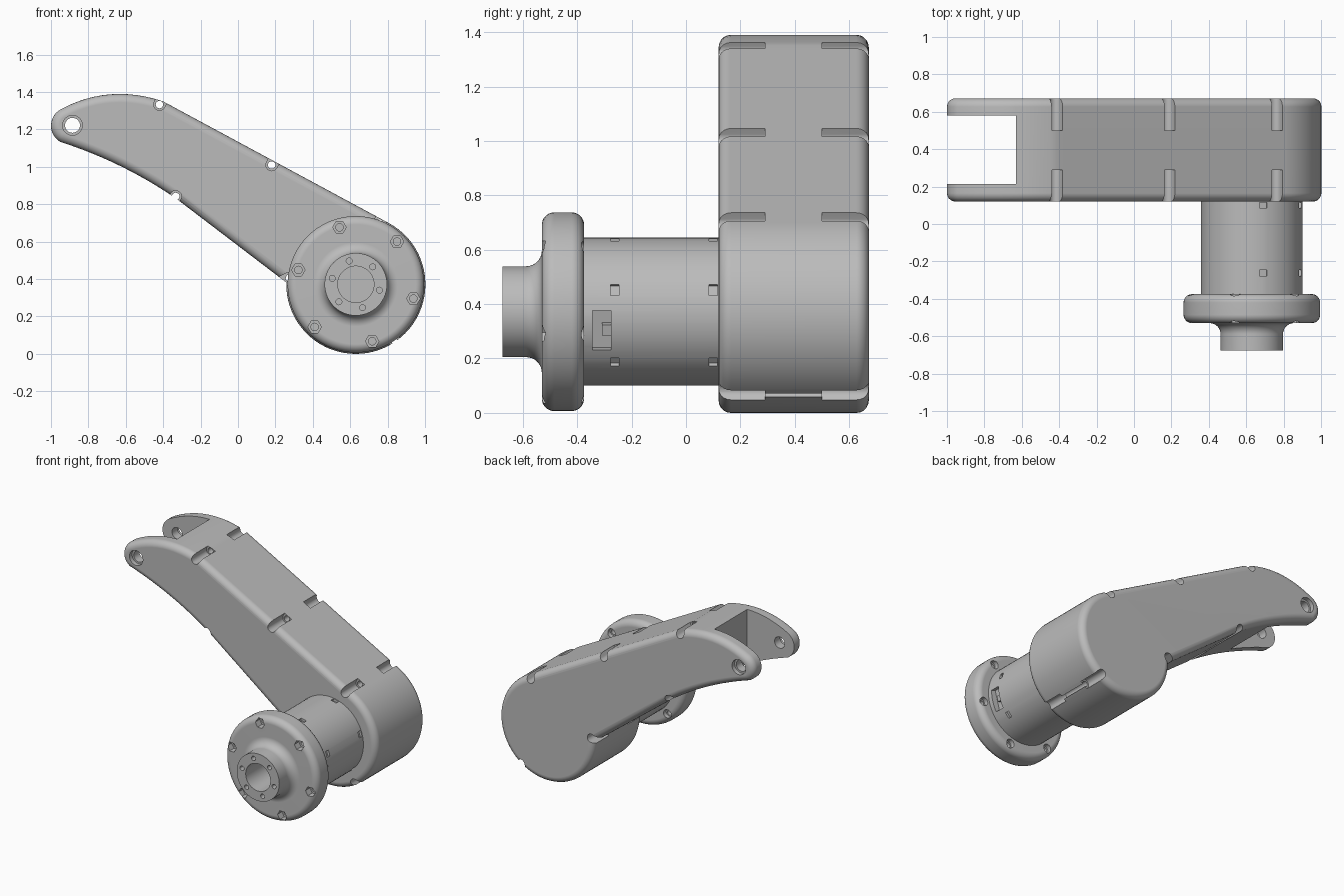
import bpy, bmesh
from math import sin, cos, pi, radians, atan2
from mathutils import Matrix, Vector

cube = bpy.data.objects.get("Cube")
if cube:
    bpy.data.objects.remove(cube)

grey = bpy.data.materials.new("machined grey")
grey.use_nodes = True
grey.diffuse_color = (0.5, 0.5, 0.5, 1)
grey.node_tree.nodes["Principled BSDF"].inputs["Base Color"].default_value = (0.5, 0.5, 0.5, 1)

CX, CZ = 0.63, 0.372           # joint axis, running along y
FRONT, BACK = 0.12, 0.672      # arm faces


def finish(name, bm):
    bmesh.ops.recalc_face_normals(bm, faces=bm.faces)
    mesh = bpy.data.meshes.new(name)
    bm.to_mesh(mesh)
    bm.free()
    mesh.materials.append(grey)
    obj = bpy.data.objects.new(name, mesh)
    bpy.context.collection.objects.link(obj)
    return obj


def arc(cx, cy, r, a, b, n):
    angles = [radians(a + (b - a) * i / n) for i in range(n + 1)]
    return [(cx + r * cos(t), cy + r * sin(t)) for t in angles]


def bow(a, m, b, n=12):
    """Parabola through three points, without its end points."""
    a, m, b = map(Vector, (a, m, b))
    ts = [i / n for i in range(1, n)]
    return [tuple(a * (1 - t) * (1 - 2 * t) + m * 4 * t * (1 - t) + b * t * (2 * t - 1)) for t in ts]


def prism(name, outline, y0, y1, bevel=0):
    """Extrude an xz outline along y, optionally rounding both rims."""
    bm = bmesh.new()
    face = bm.faces.new([bm.verts.new((x, y0, z)) for x, z in outline])
    ext = bmesh.ops.extrude_face_region(bm, geom=[face])["geom"]
    moved = [v for v in ext if isinstance(v, bmesh.types.BMVert)]
    bmesh.ops.translate(bm, verts=moved, vec=(0, y1 - y0, 0))
    if not any(f.is_valid and len(f.verts) == len(outline) and
               all(abs(v.co.y - y0) < 1e-5 for v in f.verts) for f in bm.faces):
        bm.faces.new([v for v in bm.verts if abs(v.co.y - y0) < 1e-5])
    bmesh.ops.recalc_face_normals(bm, faces=bm.faces)
    if bevel:
        rims = [e for e in bm.edges if abs(e.verts[0].co.y - e.verts[1].co.y) < 1e-5]
        bmesh.ops.bevel(bm, geom=rims, offset=bevel, segments=5, profile=0.5,
                        affect='EDGES', clamp_overlap=False)
    return finish(name, bm)


def lathe(name, profile, n=64):
    """Turn (radius, y) points about the joint axis."""
    bm = bmesh.new()
    verts = [bm.verts.new((CX + r, y, CZ)) for r, y in profile]
    edges = [bm.edges.new(p) for p in zip(verts, verts[1:])]
    bmesh.ops.spin(bm, geom=verts + edges, cent=(CX, 0, CZ), axis=(0, 1, 0),
                   angle=2 * pi, steps=n)
    bmesh.ops.remove_doubles(bm, verts=bm.verts, dist=1e-4)
    return finish(name, bm)


def rod(x, z, r, y0, y1, n=20):
    return prism("cutter", arc(x, z, r, 0, 360 - 360 / n, n - 1), y0, y1)


def block(name, angle, radius, y, size):
    """Box seated on the joint barrel; size is (radial, axial, tangential)."""
    bm = bmesh.new()
    bmesh.ops.create_cube(bm, size=1)
    a = radians(angle)
    place = Matrix.Translation((CX + radius * cos(a), y, CZ + radius * sin(a)))
    bm.transform(place @ Matrix.Rotation(-a, 4, 'Y') @ Matrix.Diagonal((*size, 1)))
    return finish(name, bm)


def apply(obj, mod):
    bpy.context.view_layer.objects.active = obj
    bpy.ops.object.modifier_apply(modifier=mod.name)


def cut(obj, cutters):
    for c in cutters:
        mod = obj.modifiers.new("cut", 'BOOLEAN')
        mod.operation, mod.solver, mod.object = 'DIFFERENCE', 'EXACT', c
        apply(obj, mod)
        bpy.data.objects.remove(c)


def smooth(obj):
    bpy.ops.object.select_all(action='DESELECT')
    obj.select_set(True)
    bpy.context.view_layer.objects.active = obj
    bpy.ops.object.shade_smooth_by_angle(angle=radians(32))
    mod = obj.modifiers.new("even shading", 'WEIGHTED_NORMAL')
    mod.keep_sharp = True
    apply(obj, mod)


# Arm: round joint end, straight middle, curved forked tip
tip = arc(-0.90, 1.22, 0.10, 117, 240, 12)
shoulder, belly = (-0.40, 1.35), (-0.33, 0.83)
outline = (tip + bow(tip[-1], (-0.63, 1.005), belly) + [belly]
           + arc(CX, CZ, 0.372, 178.5, 421.5, 48)
           + [shoulder] + bow(shoulder, (-0.68, 1.388), tip[0]))
arm = prism("arm", outline, FRONT, BACK, bevel=0.045)

# Fork gap and pivot hole
gap = [(-1.2, 0.8), (-0.63, 0.8), (-0.63, 1.6), (-1.2, 1.6)]
cut(arm, [prism("cutter", gap, 0.213, 0.58),
          rod(-0.885, 1.222, 0.04, 0, 0.8, 28),
          rod(-0.885, 1.222, 0.053, 0, FRONT + 0.03, 28),
          rod(-0.885, 1.222, 0.053, BACK - 0.03, 0.8, 28)])

# Open bolt channels around the rim: x, z and outward direction in degrees
for x, z, out in [(-0.42, 1.333, 62), (0.18, 1.01, 62), (0.755, 0.70, 62),
                  (-0.333, 0.842, 236), (0.275, 0.405, 205), (0.83, 0.078, 304)]:
    d = Vector((cos(radians(out)), sin(radians(out)))) * 0.12
    half = arc(x, z, 0.031, out + 90, out + 270, 12)
    channel = half + [(px + d.x, pz + d.y) for px, pz in (half[-1], half[0])]
    cut(arm, [prism("cutter", channel, 0, 0.29),
              prism("cutter", channel, 0.50, 0.8),
              rod(x, z, 0.02, 0.2, 0.6)])
smooth(arm)

# Joint barrel with clip notches and two connector pockets
barrel = lathe("joint_barrel", [(0, -0.39), (0.272, -0.39), (0.272, 0.135), (0, 0.135)])
for k in range(6):
    cut(barrel, [block("cutter", 17 + 60 * k, 0.275, y, (0.04, 0.03, 0.042))
                 for y in (-0.262, 0.10)])
for turn, side in ((-15, "left"), (165, "right")):
    cut(barrel, [block("cutter", turn, 0.265, -0.31, (0.07, 0.068, 0.15))])
    block("connector_" + side, turn, 0.242, -0.292, (0.04, 0.034, 0.04))
smooth(barrel)

# Output flange with hollow hub
flange = lathe("output_flange",
               [(0, -0.425), (0.097, -0.425), (0.097, -0.675), (0.167, -0.675)]
               + arc(0.225, -0.588, 0.058, 180, 90, 8)
               + arc(0.32, -0.485, 0.045, -90, 0, 8)
               + arc(0.32, -0.42, 0.045, 0, 90, 8) + [(0, -0.375)], 72)
for k in range(6):
    a = radians(46 + 60 * k)
    x, z = CX + 0.317 * cos(a), CZ + 0.317 * sin(a)
    hx, hz = CX + 0.13 * cos(a), CZ + 0.13 * sin(a)
    cut(flange, [rod(x, z, 0.036, -0.6, -0.48, 6),
                 rod(x, z, 0.02, -0.6, -0.3),
                 rod(x, z, 0.03, -0.405, -0.3),
                 rod(hx, hz, 0.016, -0.7, -0.62, 16)])
smooth(flange)
